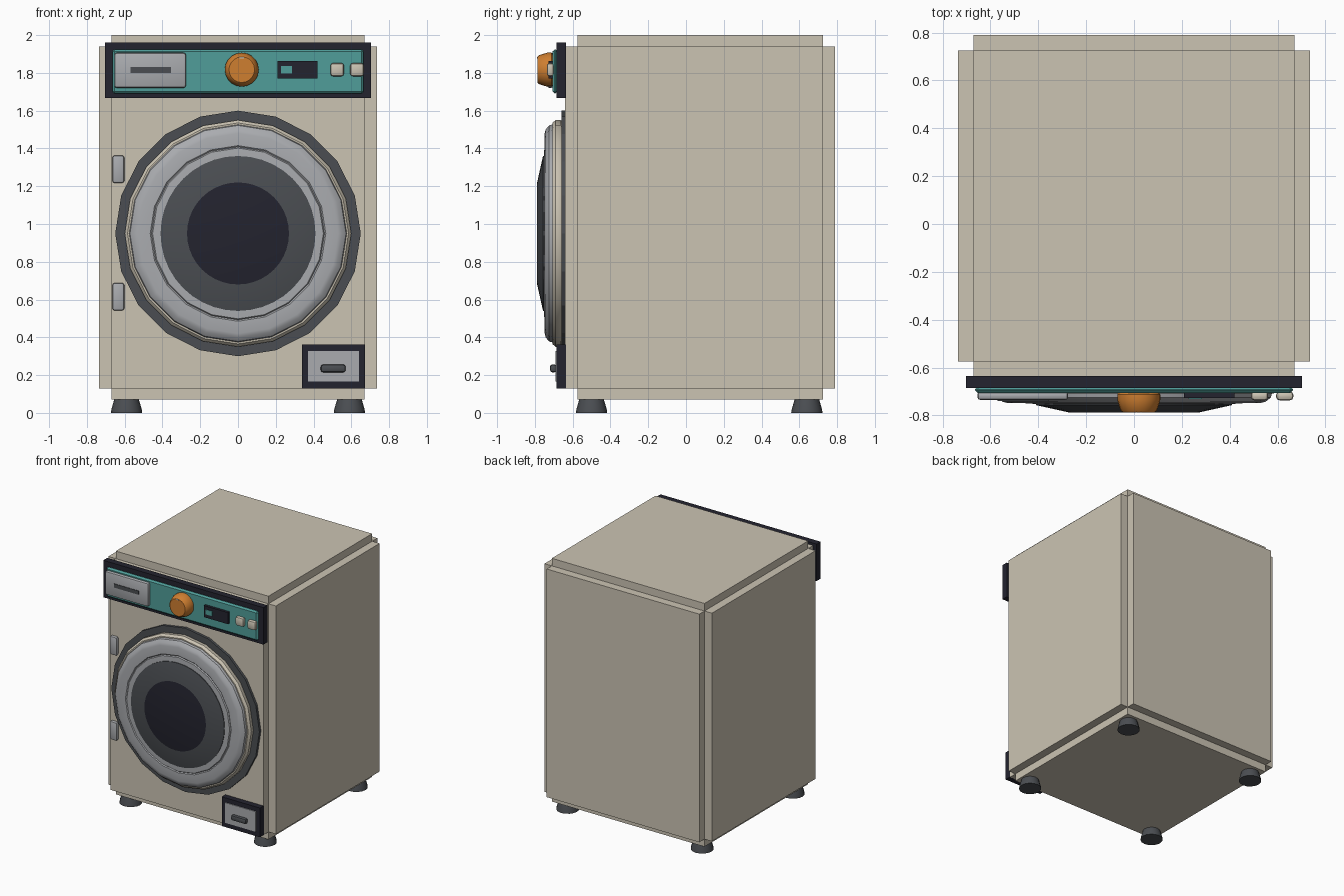
import bpy
import bmesh
from math import sin, cos, pi, radians

cube = bpy.data.objects.get("Cube")
if cube:
    bpy.data.objects.remove(cube, do_unlink=True)


def material(name, r, g, b):
    m = bpy.data.materials.new(name)
    m.use_nodes = True
    m.diffuse_color = (r, g, b, 1)
    m.node_tree.nodes["Principled BSDF"].inputs["Base Color"].default_value = (r, g, b, 1)
    return m


CREAM = material("cream enamel", 0.60, 0.55, 0.45)
TEAL = material("teal", 0.08, 0.34, 0.32)
ORANGE = material("orange", 0.62, 0.21, 0.03)
SILVER = material("silver grey", 0.40, 0.41, 0.43)
GREY = material("dark grey", 0.07, 0.076, 0.085)
NAVY = material("dark navy", 0.017, 0.017, 0.028)


def finish(name, bm, mat, smooth=False, angle=35):
    bmesh.ops.recalc_face_normals(bm, faces=bm.faces)
    mesh = bpy.data.meshes.new(name)
    bm.to_mesh(mesh)
    bm.free()
    mesh.materials.append(mat)
    ob = bpy.data.objects.new(name, mesh)
    bpy.context.collection.objects.link(ob)
    if smooth:
        bpy.ops.object.select_all(action="DESELECT")
        ob.select_set(True)
        bpy.context.view_layer.objects.active = ob
        bpy.ops.object.shade_smooth_by_angle(angle=radians(angle))
    return ob


def box(name, mat, x, y, z, bevel=0, segments=2):
    """Box given by its (low, high) range on each axis."""
    bm = bmesh.new()
    bmesh.ops.create_cube(bm, size=1)
    for v in bm.verts:
        for i, (lo, hi) in enumerate((x, y, z)):
            v.co[i] = lo if v.co[i] < 0 else hi
    if bevel:
        bmesh.ops.bevel(bm, geom=bm.edges[:], offset=bevel, segments=segments,
                        profile=0.5, affect="EDGES")
    return finish(name, bm, mat, bool(bevel))


def lathe(name, mat, profile, sides, centre, axis="Y", smooth=True, angle=35):
    """Revolve (radius, depth) points about the given axis, capping both ends."""
    bm = bmesh.new()
    rings = []
    for r, d in profile:
        ring = []
        for k in range(sides):
            a = 2 * pi * k / sides
            u, w = r * sin(a), r * cos(a)
            co = (u, d, w) if axis == "Y" else (u, w, d)
            ring.append(bm.verts.new([c + o for c, o in zip(co, centre)]))
        rings.append(ring)
    for a, b in zip(rings, rings[1:]):
        for k in range(sides):
            n = (k + 1) % sides
            bm.faces.new((a[k], a[n], b[n], b[k]))
    bm.faces.new(rings[0])
    bm.faces.new(rings[-1])
    return finish(name, bm, mat, smooth, angle)


# Cabinet: a core with raised panels on every side
IN_X, IN_Y, IN_Z = (-0.67, 0.67), (-0.575, 0.725), (0.13, 1.94)
box("cabinet_side_panels", CREAM, (-0.735, 0.735), IN_Y, IN_Z)
box("cabinet_front_back_panels", CREAM, IN_X, (-0.64, 0.79), IN_Z)
box("cabinet_top_bottom_panels", CREAM, IN_X, IN_Y, (0.07, 2.0))

# Feet
for side, x in (("right", -0.59), ("left", 0.59)):
    for end, y in (("front", -0.5), ("back", 0.64)):
        lathe(f"{end}_{side}_foot", GREY, [(0.083, 0), (0.08, 0.02), (0.064, 0.075)],
              16, (x, y, 0), "Z")

# Door, built outwards from the cabinet
DOOR = (0, 0, 0.95)
lathe("door_surround", GREY, [(0.65, -0.63), (0.65, -0.66)], 20, DOOR, smooth=False)
lathe("door_seal", CREAM, [(0.59, -0.65), (0.6, -0.665), (0.6, -0.69), (0.585, -0.708)], 20, DOOR)
lathe("door_ring", SILVER,
      [(0.565, -0.69), (0.577, -0.705), (0.572, -0.725), (0.55, -0.743),
       (0.53, -0.748), (0.465, -0.748), (0.458, -0.742), (0.452, -0.75),
       (0.41, -0.752)], 20, DOOR)
glass = lathe("door_glass", GREY, [(0.41, -0.745), (0.41, -0.757), (0.27, -0.788)],
              40, DOOR, angle=15)
glass.data.materials.append(NAVY)
for f in glass.data.polygons:
    if f.normal.y < -0.99:
        f.material_index = 1

# Hinges
for label, z in (("upper", 1.29), ("lower", 0.615)):
    box(f"{label}_hinge", SILVER, (-0.665, -0.602), (-0.665, -0.63), (z - 0.073, z + 0.073), 0.012)

# Control panel
box("control_panel_frame", NAVY, (-0.703, 0.703), (-0.685, -0.635), (1.667, 1.96))
box("control_panel", TEAL, (-0.665, 0.665), (-0.707, -0.68), (1.69, 1.925), 0.012, 1)
box("detergent_drawer", SILVER, (-0.655, -0.275), (-0.736, -0.7), (1.72, 1.907), 0.014)
box("drawer_slot", GREY, (-0.57, -0.355), (-0.74, -0.73), (1.8, 1.83))
box("display", NAVY, (0.21, 0.42), (-0.728, -0.7), (1.77, 1.862))
box("display_light", TEAL, (0.228, 0.285), (-0.732, -0.727), (1.798, 1.836))
for i, x in enumerate((0.525, 0.63)):
    box(f"button_{i + 1}", CREAM, (x - 0.036, x + 0.036), (-0.737, -0.7), (1.782, 1.852), 0.014)

# Program knob
KNOB = (0.02, 0, 1.817)
lathe("program_knob", ORANGE,
      [(0.08, -0.7), (0.09, -0.712), (0.09, -0.735), (0.076, -0.78), (0.068, -0.787)],
      20, KNOB)
box("knob_mark", CREAM, (0.009, 0.031), (-0.788, -0.78), (1.876, 1.884))

# Filter hatch
box("hatch_frame", NAVY, (0.338, 0.672), (-0.685, -0.635), (0.13, 0.362))
box("hatch_panel", SILVER, (0.37, 0.64), (-0.692, -0.68), (0.167, 0.327))
box("hatch_handle", GREY, (0.438, 0.57), (-0.72, -0.685), (0.215, 0.256), 0.012)
